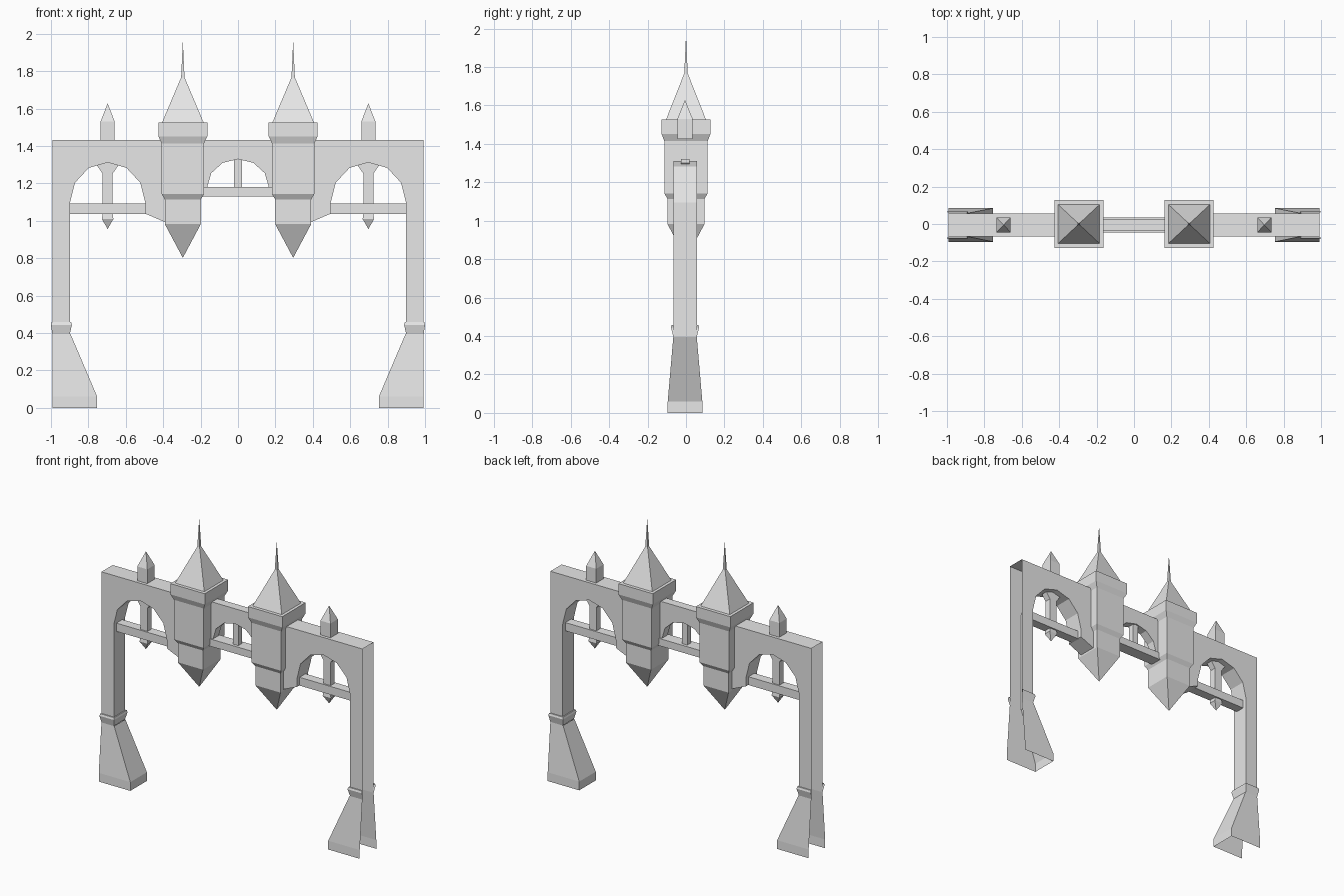
import bpy, bmesh
from math import sin, cos, pi

cube = bpy.data.objects.get("Cube")
if cube:
    bpy.data.objects.remove(cube, do_unlink=True)

STONE = (0.8, 0.8, 0.8, 1)
stone = bpy.data.materials.new("pale stone")
stone.use_nodes = True
stone.diffuse_color = STONE
stone.node_tree.nodes["Principled BSDF"].inputs["Base Color"].default_value = STONE

YC = -0.005          # centre line of the wall
FRONT, BACK = YC - 0.061, YC + 0.061
INNER, OUTER = 0.899, 0.993


def finish(bm, name, mirror):
    """Turn a bmesh into a stone object, optionally mirrored to the other side."""
    bmesh.ops.remove_doubles(bm, verts=bm.verts, dist=1e-5)
    bmesh.ops.recalc_face_normals(bm, faces=bm.faces)
    mesh = bpy.data.meshes.new(name)
    bm.to_mesh(mesh)
    bm.free()
    mesh.materials.append(stone)
    obj = bpy.data.objects.new(name, mesh)
    bpy.context.collection.objects.link(obj)
    if mirror:
        mod = obj.modifiers.new("Mirror", 'MIRROR')
        mod.use_clip = False
        mod.use_mirror_merge = False
    return obj


def prism(name, outline, y0, y1, skip=(), mirror=True):
    """Extrude an x-z outline through y; edges listed in skip stay open."""
    bm = bmesh.new()
    front = [bm.verts.new((x, y0, z)) for x, z in outline]
    back = [bm.verts.new((x, y1, z)) for x, z in outline]
    bm.faces.new(front)
    bm.faces.new(back[::-1])
    n = len(outline)
    for i in range(n):
        if i not in skip:
            j = (i + 1) % n
            bm.faces.new((front[j], front[i], back[i], back[j]))
    return finish(bm, name, mirror)


def loft(name, levels, open_outer=False, caps=True, mirror=True):
    """Join rectangles (z, x0, x1, y0, y1) into a stacked solid or shell."""
    bm = bmesh.new()
    rings = [[bm.verts.new((x, y, z)) for x, y in
              ((x0, y0), (x1, y0), (x1, y1), (x0, y1))]
             for z, x0, x1, y0, y1 in levels]
    for low, high in zip(rings, rings[1:]):
        for i in range(4):
            if not (open_outer and i == 1):
                j = (i + 1) % 4
                bm.faces.new((low[i], low[j], high[j], high[i]))
    if caps:
        bm.faces.new(rings[0][::-1])
        bm.faces.new(rings[-1])
    return finish(bm, name, mirror)


def stack(name, cx, cy, levels):
    """Loft of centred rectangles given as (z, half x, half y)."""
    # a tiny tip keeps the points sharp without collapsing faces
    return loft(name, [(z, cx - a, cx + a, cy - b, cy + b) for z, a, b in levels])


def arch(cx, half, spring, rise, steps=6):
    return [(cx + half * cos(pi * i / steps), spring + rise * sin(pi * i / steps))
            for i in range(steps + 1)]


TIP = 0.0005

# Side walls: column, header and arch in one shell, open at the outer end
side = [(INNER, 0.396), (OUTER, 0.396), (OUTER, 1.432), (0.3, 1.432),
        (0.3, 0.99), (0.39, 0.993), (0.495, 1.038)]
side += arch(0.697, 0.202, 1.095, 0.217)[::-1]
prism("side_wall", side, FRONT, BACK, skip=(0, 1))

# Column collars and flared feet
loft("collar", [(0.396, INNER, OUTER, FRONT, BACK),
                (0.444, 0.888, 1.0, FRONT - 0.012, BACK + 0.012),
                (0.458, 0.892, 0.997, FRONT - 0.008, BACK + 0.008),
                (0.458, INNER, OUTER, FRONT, BACK)], open_outer=True, caps=False)
loft("foot", [(0, 0.753, OUTER, YC - 0.09, YC + 0.09),
              (0.06, 0.753, OUTER, YC - 0.09, YC + 0.09),
              (0.396, 0.896, OUTER, FRONT, BACK)], open_outer=True, caps=False)

# Tie beams across the side arches
loft("side_beam", [(z, 0.48, 0.905, YC - 0.032, YC + 0.032) for z in (1.036, 1.093)])

# Hanging posts and the small spires above them
stack("hanging_post", 0.697, YC, [
    (0.957, TIP, TIP), (1.01, 0.031, 0.026), (1.036, 0.027, 0.022),
    (1.253, 0.027, 0.022), (1.3, 0.06, 0.022), (1.32, 0.06, 0.022)])
stack("small_spire", 0.697, YC, [
    (1.425, 0.038, 0.04), (1.53, 0.038, 0.04), (1.627, TIP, TIP)])

# Towers with pointed undersides, overhanging caps and needle roofs
stack("tower", 0.295, 0, [
    (0.803, TIP, TIP), (0.982, 0.096, 0.096), (1.114, 0.096, 0.096),
    (1.143, 0.113, 0.113), (1.414, 0.113, 0.113), (1.452, 0.131, 0.127),
    (1.526, 0.131, 0.127)])
stack("tower_roof", 0.295, 0, [
    (1.526, 0.111, 0.104), (1.767, 0.009, 0.009), (1.953, TIP, TIP)])

# Centre wall with its arch, beam and post
centre = [(-0.2, 1.15), (-0.2, 1.432), (0.2, 1.432), (0.2, 1.15), (0.165, 1.15)]
centre += arch(0, 0.165, 1.18, 0.15) + [(-0.165, 1.15)]
prism("centre_wall", centre, YC - 0.03, YC + 0.03, mirror=False)
loft("centre_beam", [(z, -0.2, 0.2, YC - 0.041, YC + 0.041) for z in (1.13, 1.18)],
     mirror=False)
loft("centre_post", [(z, -0.021, 0.021, YC - 0.021, YC + 0.021) for z in (1.17, 1.34)],
     mirror=False)
